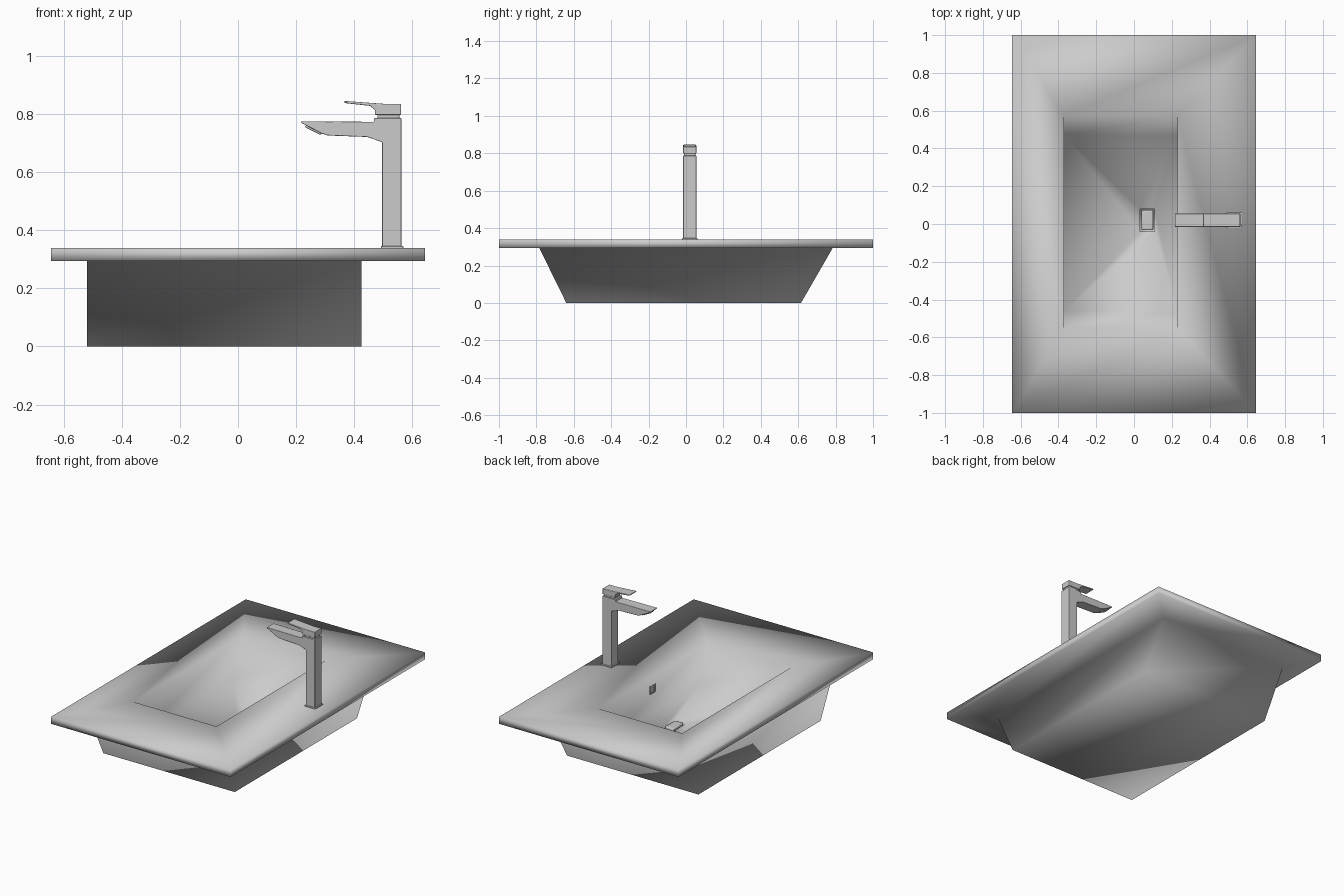
import bpy, bmesh, math
from mathutils import Vector

if "Cube" in bpy.data.objects:
    bpy.data.objects.remove(bpy.data.objects["Cube"])

FY = 0.02  # centre line of tap and drain


def finish(name, bm, bevel=0.0, angle=None):
    bmesh.ops.recalc_face_normals(bm, faces=bm.faces)
    me = bpy.data.meshes.new(name)
    bm.to_mesh(me)
    bm.free()
    ob = bpy.data.objects.new(name, me)
    bpy.context.collection.objects.link(ob)
    if bevel:
        m = ob.modifiers.new("bevel", 'BEVEL')
        m.width, m.segments = bevel, 3
        m.limit_method, m.angle_limit = 'ANGLE', math.radians(40)
    bpy.ops.object.select_all(action='DESELECT')
    ob.select_set(True)
    bpy.context.view_layer.objects.active = ob
    if angle is None:
        bpy.ops.object.shade_smooth()
    else:
        bpy.ops.object.shade_smooth_by_angle(angle=math.radians(angle))
    return ob


def rect(x0, x1, y0, y1, z):
    return [(x0, y0, z), (x1, y0, z), (x1, y1, z), (x0, y1, z)]


def loft(name, rings, **kw):
    """Join successive rings with quads and cap both ends."""
    bm = bmesh.new()
    vs = [[bm.verts.new(p) for p in r] for r in rings]
    n = len(vs[0])
    for a, b in zip(vs, vs[1:]):
        for i in range(n):
            j = (i + 1) % n
            bm.faces.new((a[i], a[j], b[j], b[i]))
    bm.faces.new(vs[0])
    bm.faces.new(vs[-1])
    return finish(name, bm, **kw)


def extrude_xz(name, pts, width, **kw):
    """Side profile in x/z given a width along y."""
    rings = [[(x, FY + s * width / 2, z) for x, z in pts] for s in (-1, 1)]
    return loft(name, rings, **kw)


# Washbasin: underside, body, slab rim, bowl and drain recess in one shell
loft("washbasin", [
    rect(-0.52, 0.425, -0.64, 0.615, 0.0),
    rect(-0.52, 0.425, -0.785, 0.785, 0.295),
    rect(-0.645, 0.645, -1, 1, 0.295),
    rect(-0.645, 0.645, -1, 1, 0.34),
    rect(-0.37, 0.23, -0.55, 0.57, 0.34),
    rect(-0.37, 0.23, -0.46, 0.47, 0.10),
    rect(0.033, 0.109, FY - 0.06, FY + 0.06, 0.06),
    rect(0.033, 0.109, FY - 0.06, FY + 0.06, 0.03),
])

# Drain stopper
loft("drain_stopper", [
    rect(0.04, 0.102, FY - 0.053, FY + 0.053, 0.03),
    rect(0.04, 0.102, FY - 0.053, FY + 0.053, 0.07),
], bevel=0.008, angle=35)

# Overflow frame on the bowl wall under the tap
def wall_rect(x, r):
    return [(x, FY + sy * r, 0.258 + sz * r)
            for sy, sz in ((-1, -1), (1, -1), (1, 1), (-1, 1))]

loft("overflow", [wall_rect(0.232, 0.026), wall_rect(0.225, 0.026),
                  wall_rect(0.225, 0.019), wall_rect(0.2295, 0.019)], angle=30)

# Tap base plate
loft("tap_base", [rect(0.492, 0.570, FY - 0.041, FY + 0.041, 0.338),
                  rect(0.492, 0.570, FY - 0.041, FY + 0.041, 0.346)],
     bevel=0.002, angle=35)

# Tap column and spout share one side profile
extrude_xz("tap_body", [
    (0.563, 0.342), (0.563, 0.787), (0.470, 0.787), (0.468, 0.774),
    (0.217, 0.776), (0.217, 0.771), (0.290, 0.733), (0.310, 0.727),
    (0.445, 0.722), (0.497, 0.704), (0.497, 0.342)],
    0.07, bevel=0.008, angle=35)

# Aerator under the spout tip
extrude_xz("aerator", [(0.230, 0.756), (0.284, 0.729),
                       (0.292, 0.740), (0.240, 0.770)], 0.044, bevel=0.003, angle=35)

# Neck between body and handle
loft("handle_neck", [rect(0.480, 0.557, FY - 0.03, FY + 0.03, 0.783),
                     rect(0.480, 0.557, FY - 0.03, FY + 0.03, 0.802)],
     bevel=0.006, angle=35)

# Handle with flat lever
extrude_xz("handle", [
    (0.562, 0.798), (0.562, 0.836), (0.505, 0.836), (0.366, 0.846),
    (0.366, 0.839), (0.455, 0.829), (0.472, 0.815), (0.472, 0.798)],
    0.07, bevel=0.006, angle=35)
